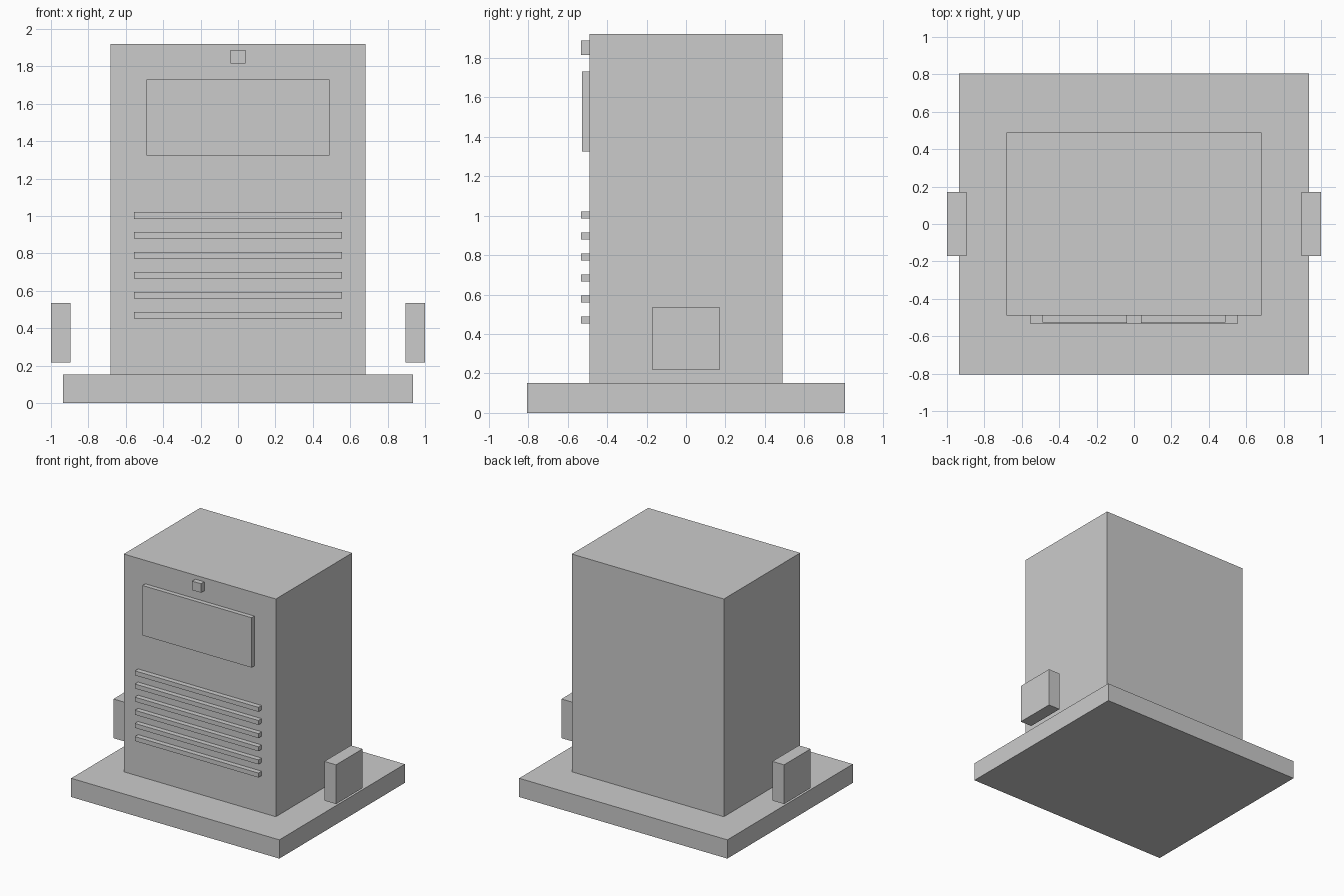
import bpy

if "Cube" in bpy.data.objects:
    bpy.data.objects.remove(bpy.data.objects["Cube"])


def box(name, x, y, z):
    """Add a box from its (min, max) range on each axis."""
    ranges = (x, y, z)
    centre = [(a + b) / 2 for a, b in ranges]
    bpy.ops.mesh.primitive_cube_add(size=1, location=centre)
    obj = bpy.context.object
    obj.name = name
    obj.scale = [b - a for a, b in ranges]
    bpy.ops.object.transform_apply(location=False, rotation=False, scale=True)
    return obj


FRONT = -0.49  # front face of the cabinet

# Floor plate and cabinet
box("base_plate", (-0.935, 0.935), (-0.805, 0.805), (0, 0.152))
box("cabinet", (-0.683, 0.683), (FRONT, 0.49), (0.152, 1.92))

# Front panel details
box("screen", (-0.49, 0.49), (-0.526, FRONT), (1.325, 1.73))
box("top_indicator", (-0.04, 0.04), (-0.532, FRONT), (1.815, 1.888))

# Vent slats
for i in range(6):
    z = 0.47 + i * 0.1067
    box(f"vent_slat_{i + 1}", (-0.555, 0.555), (-0.531, FRONT), (z - 0.018, z + 0.018))

# Free-standing side blocks
for side, name in ((-1, "left"), (1, "right")):
    xs = sorted((side * 0.895, side * 1.0))
    box(f"{name}_side_block", xs, (-0.17, 0.17), (0.218, 0.536))
